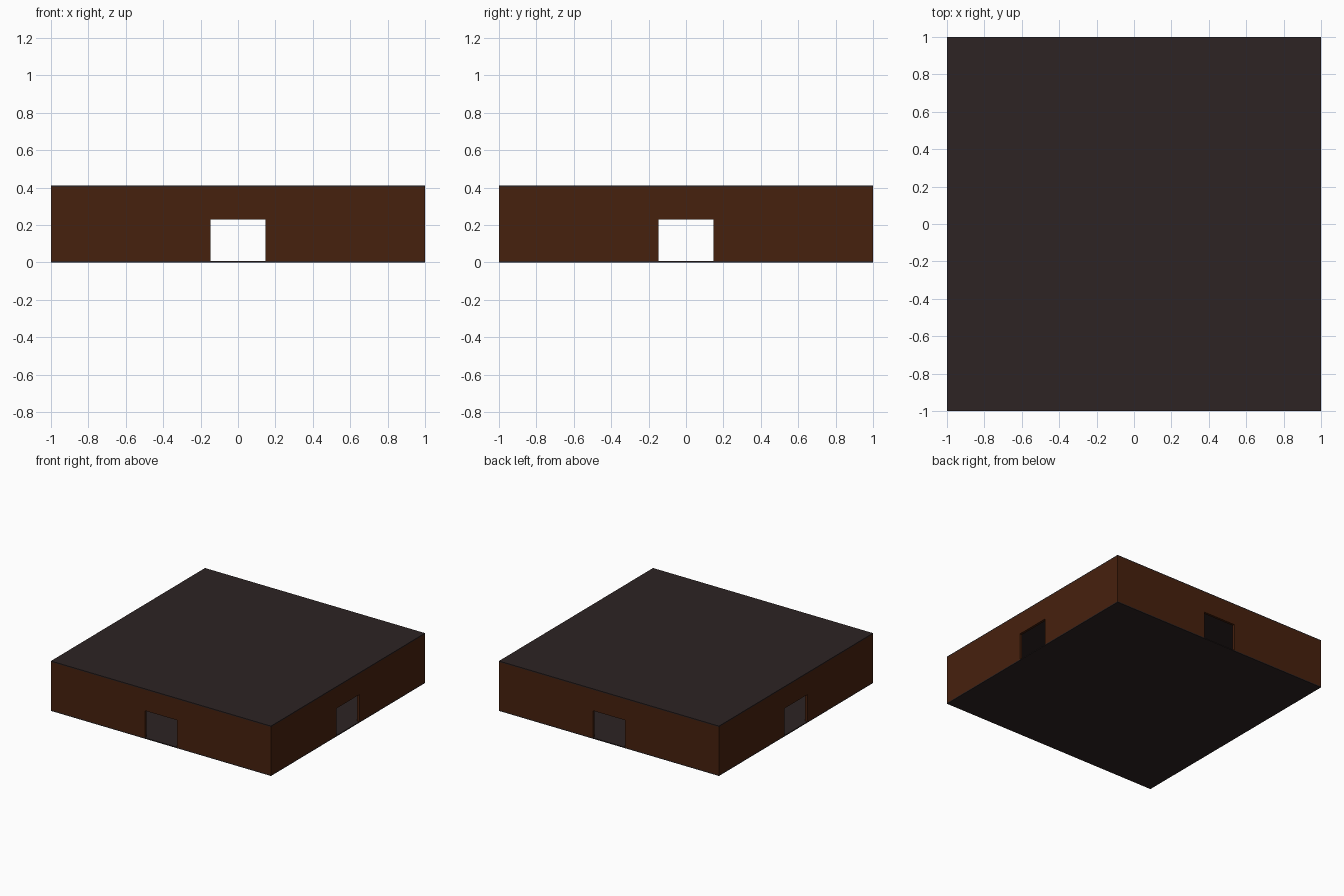
import bpy, bmesh, math
from mathutils import Matrix

if "Cube" in bpy.data.objects:
    bpy.data.objects.remove(bpy.data.objects["Cube"])

H, SLAB, T = 0.41, 0.008, 0.02      # total height, slab and wall thickness
DOOR_W, DOOR_TOP = 0.147, 0.23      # half door width, door head height


def material(name, rgb):
    m = bpy.data.materials.new(name)
    m.diffuse_color = (*rgb, 1)
    m.use_nodes = True
    m.node_tree.nodes["Principled BSDF"].inputs["Base Color"].default_value = m.diffuse_color
    return m


brown = material("brown wall", (0.062, 0.0150, 0.0042))
dark = material("dark slab", (0.026, 0.0168, 0.0168))


def add_object(name, bm, mat):
    bmesh.ops.recalc_face_normals(bm, faces=bm.faces)
    me = bpy.data.meshes.new(name)
    bm.to_mesh(me)
    bm.free()
    me.materials.append(mat)
    ob = bpy.data.objects.new(name, me)
    bpy.context.collection.objects.link(ob)


def slab(name, z0):
    bm = bmesh.new()
    bmesh.ops.create_cube(bm, size=1, matrix=Matrix.Translation((0, 0, z0 + SLAB / 2))
                          @ Matrix.Diagonal((2, 2, SLAB, 1)))
    add_object(name, bm, dark)


def wall(name, angle):
    # arch-shaped outline with a doorway, extruded inward; corners butt in a pinwheel
    lo, hi = SLAB, H - SLAB
    outline = [(-1, lo), (-DOOR_W, lo), (-DOOR_W, DOOR_TOP), (DOOR_W, DOOR_TOP),
               (DOOR_W, lo), (1 - T, lo), (1 - T, hi), (-1, hi)]
    bm = bmesh.new()
    face = bm.faces.new([bm.verts.new((x, -1, z)) for x, z in outline])
    ext = bmesh.ops.extrude_face_region(bm, geom=[face], use_keep_orig=True)
    moved = [g for g in ext["geom"] if isinstance(g, bmesh.types.BMVert)]
    bmesh.ops.translate(bm, verts=moved, vec=(0, T, 0))
    bmesh.ops.rotate(bm, verts=bm.verts, matrix=Matrix.Rotation(angle, 3, 'Z'))
    add_object(name, bm, brown)


# floor and ceiling
slab("floor", 0)
slab("ceiling", H - SLAB)

# four walls, each with a central doorway
for i, side in enumerate(("front", "right", "back", "left")):
    wall(side + "_wall", i * math.pi / 2)
